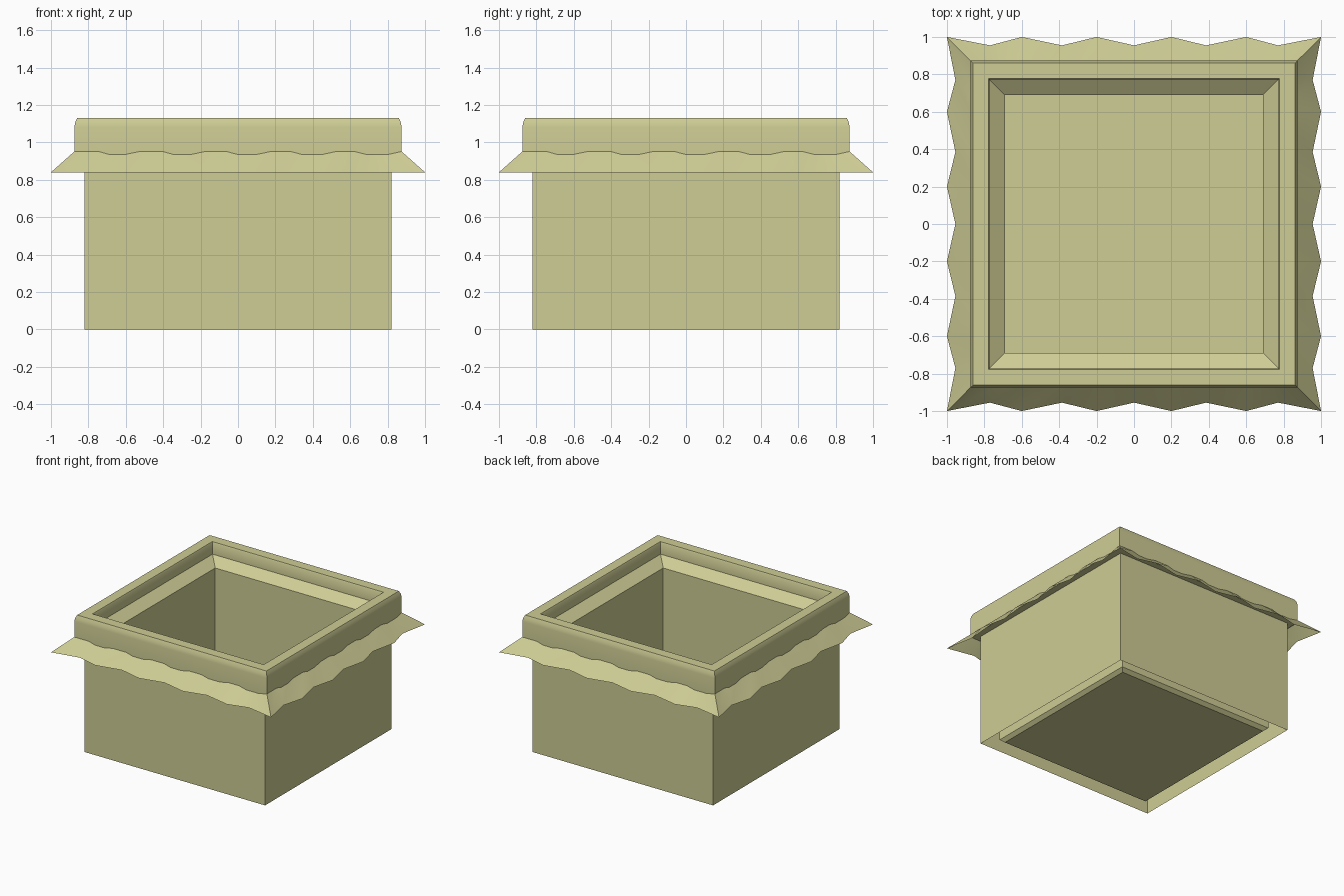
import bpy, math

if "Cube" in bpy.data.objects:
    bpy.data.objects.remove(bpy.data.objects["Cube"])

mat = bpy.data.materials.new("pale_olive")
mat.diffuse_color = (0.62, 0.61, 0.30, 1)
mat.use_nodes = True
mat.node_tree.nodes["Principled BSDF"].inputs["Base Color"].default_value = mat.diffuse_color


def make(name, verts, faces):
    me = bpy.data.meshes.new(name)
    me.from_pydata(verts, [], faces)
    me.materials.append(mat)
    ob = bpy.data.objects.new(name, me)
    bpy.context.collection.objects.link(ob)
    bpy.ops.object.select_all(action='DESELECT')
    ob.select_set(True)
    bpy.context.view_layer.objects.active = ob
    bpy.ops.object.shade_smooth_by_angle(angle=math.radians(30))
    return ob


def square_loft(name, profile, cap_end=False):
    """Sweep a (half width, height) profile around a square."""
    verts = [(sx * h, sy * h, z) for h, z in profile
             for sx, sy in ((-1, -1), (1, -1), (1, 1), (-1, 1))]
    faces = []
    for i in range(len(profile) - 1):
        a, b = 4 * i, 4 * i + 4
        for k in range(4):
            n = (k + 1) % 4
            faces.append((a + k, a + n, b + n, b + k))
    if cap_end:
        e = 4 * (len(profile) - 1)
        faces.append((e, e + 1, e + 2, e + 3))
    return make(name, verts, faces)


# Outer walls, open underneath
square_loft("outer_walls", [(0.82, 0), (0.82, 0.93)])

# Raised rim with softened edges, sloping down into the basin and its floor
square_loft("rim_and_basin", [
    (0.82, 0.93), (0.875, 0.93), (0.875, 1.08), (0.871, 1.105), (0.86, 1.13),
    (0.778, 1.13), (0.773, 1.12), (0.773, 1.03), (0.69, 0.97), (0.69, 0.03),
], cap_end=True)

# Outside of the basin, seen from below through the gap
liner = square_loft("basin_underside", [
    (0.718, 0.95), (0.718, 0.025), (0.69, 0)], cap_end=True)
liner.data.flip_normals()

# Flared skirt with a zigzag hem, starting inside the rim
side_x = [-1, -0.77, -0.6, -0.385, -0.2, 0, 0.2, 0.385, 0.6, 0.77]
inner, outer = [], []
for k in range(4):
    c, s = round(math.cos(k * math.pi / 2)), round(math.sin(k * math.pi / 2))
    for i, x in enumerate(side_x):
        y = -1.0 if i % 2 == 0 else -0.955
        outer.append((c * x - s * y, s * x + c * y, 0.84))
        u, v = 0.82 * x, -0.82
        inner.append((c * u - s * v, s * u + c * v, 1.0))
n = len(outer)
make("flared_skirt", outer + inner,
     [(i, (i + 1) % n, n + (i + 1) % n, n + i) for i in range(n)])
